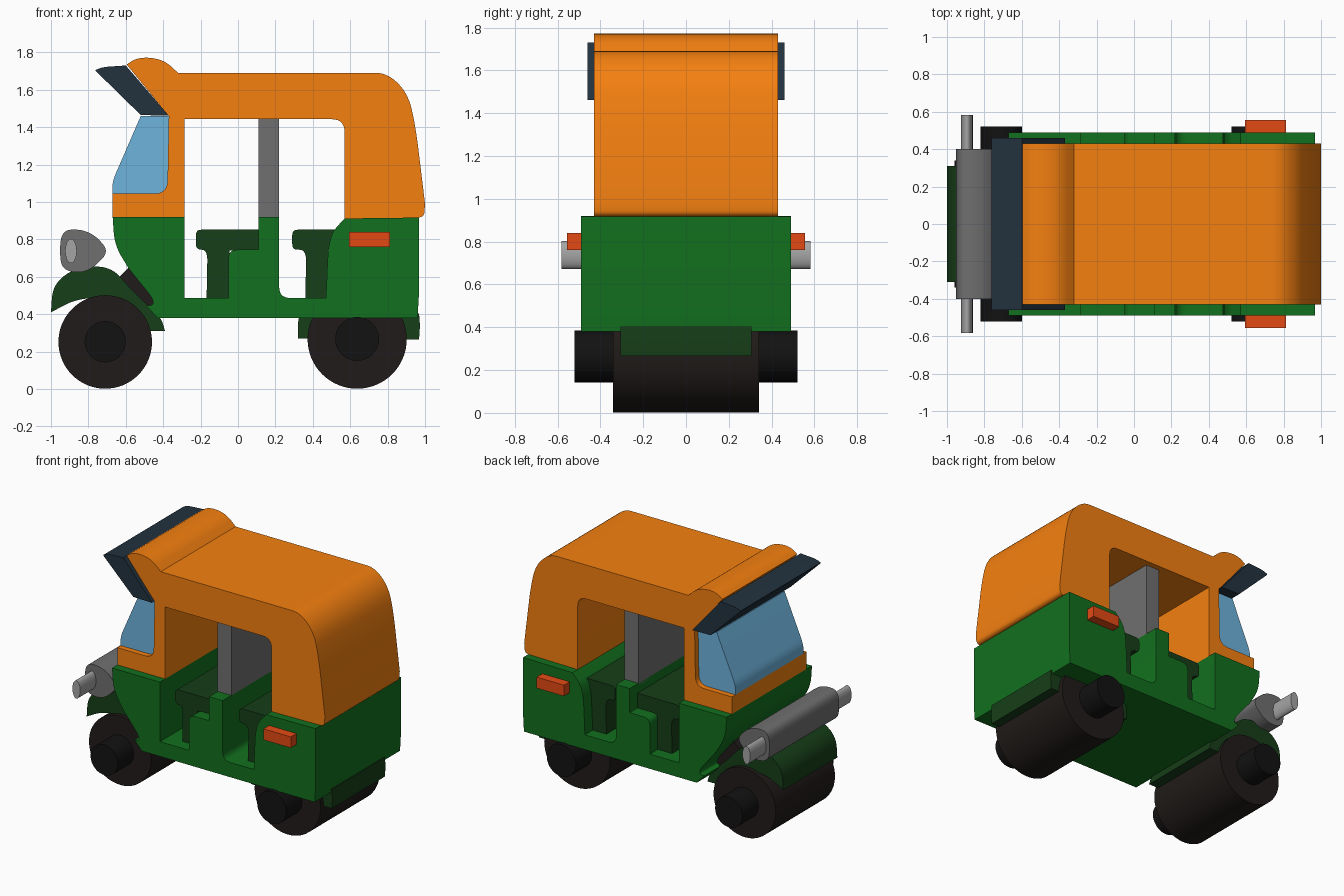
import bpy, bmesh, math
from mathutils import Vector


def material(name, r, g, b):
    lin = [((c / 255 + 0.055) / 1.055) ** 2.4 for c in (r, g, b)]
    m = bpy.data.materials.new(name)
    m.diffuse_color = (*lin, 1)
    return m


ORANGE = material("orange", 245, 128, 16)
GREEN = material("green", 18, 112, 30)
DARK_GREEN = material("dark_green", 22, 62, 24)
NAVY = material("navy", 34, 50, 62)
GLASS = material("glass_blue", 110, 180, 222)
RUBBER = material("rubber", 32, 27, 25)
BLACK = material("black", 18, 18, 18)
RED = material("signal_red", 228, 74, 20)
GREY = material("grey", 112, 112, 112)
LIGHT = material("light_grey", 165, 165, 165)


def rounded(points, steps=7):
    """Outline from (x, z) or (x, z, cut); cut rounds that corner."""
    out, n = [], len(points)
    for i, p in enumerate(points):
        c = Vector(p[:2])
        if len(p) == 2:
            out.append(c)
            continue
        to_a = Vector(points[i - 1][:2]) - c
        to_b = Vector(points[(i + 1) % n][:2]) - c
        a = c + to_a.normalized() * min(p[2], to_a.length * 0.5)
        b = c + to_b.normalized() * min(p[2], to_b.length * 0.5)
        for k in range(steps + 1):
            t = k / steps
            out.append(a * (1 - t) ** 2 + c * 2 * t * (1 - t) + b * t * t)
    clean = []
    for p in out:
        if not clean or (p - clean[-1]).length > 1e-4:
            clean.append(p)
    return clean


def ellipse(x, z, rx, rz, n=48):
    return [(x + rx * math.cos(2 * math.pi * i / n),
             z + rz * math.sin(2 * math.pi * i / n)) for i in range(n)]


def extrude(name, points, y0, y1, mat):
    """Extrude a side outline across the vehicle from y0 to y1."""
    bm = bmesh.new()
    face = bm.faces.new([bm.verts.new((p[0], y0, p[1])) for p in rounded(points)])
    ext = bmesh.ops.extrude_face_region(bm, geom=[face])
    verts = [v for v in ext["geom"] if isinstance(v, bmesh.types.BMVert)]
    bmesh.ops.translate(bm, verts=verts, vec=(0, y1 - y0, 0))
    bmesh.ops.recalc_face_normals(bm, faces=bm.faces)
    mesh = bpy.data.meshes.new(name)
    bm.to_mesh(mesh)
    bm.free()
    ob = bpy.data.objects.new(name, mesh)
    bpy.context.collection.objects.link(ob)
    mesh.materials.append(mat)
    bpy.ops.object.select_all(action="DESELECT")
    ob.select_set(True)
    bpy.context.view_layer.objects.active = ob
    bpy.ops.object.shade_smooth_by_angle(angle=math.radians(30))
    return ob


def slab(name, points, half, mat):
    return extrude(name, points, -half, half, mat)


# Lower body with door openings and a notch for the fork
slab("lower_body", [
    (-0.67, 0.92), (-0.66, 0.77, 0.1), (-0.585, 0.645), (-0.46, 0.49, 0.03),
    (-0.45, 0.45, 0.03), (-0.49, 0.445), (-0.43, 0.38), (0.96, 0.38),
    (0.967, 0.5), (0.967, 0.917), (0.57, 0.912), (0.485, 0.82, 0.12),
    (0.47, 0.487), (0.22, 0.487, 0.06), (0.22, 0.92), (0.11, 0.92),
    (0.11, 0.745), (-0.052, 0.745, 0.05), (-0.052, 0.487), (-0.285, 0.487),
    (-0.285, 0.92)], 0.49, GREEN)

# Canopy: roof, front pillar and back in one hoop
slab("canopy", [
    (-0.67, 0.92), (-0.67, 1.045), (-0.378, 1.045, 0.07), (-0.37, 1.46),
    (-0.595, 1.735), (-0.55, 1.765, 0.03), (-0.48, 1.775, 0.06),
    (-0.39, 1.755, 0.05), (-0.32, 1.69), (0.68, 1.69), (0.8, 1.69, 0.1),
    (0.91, 1.58, 0.12), (0.95, 1.40, 0.1), (1.0, 0.99), (0.995, 0.918, 0.03),
    (0.57, 0.91), (0.57, 1.443, 0.07), (-0.285, 1.443), (-0.285, 0.92)],
    0.43, ORANGE)

# Windscreen and sun visor
slab("windscreen", [
    (-0.67, 1.045), (-0.672, 1.11, 0.05), (-0.52, 1.46), (-0.37, 1.46),
    (-0.378, 1.045, 0.07)], 0.39, GLASS)
slab("visor", [
    (-0.765, 1.705, 0.01), (-0.72, 1.722, 0.03), (-0.6, 1.73), (-0.37, 1.462),
    (-0.52, 1.465)], 0.46, NAVY)

# Centre partition and seats
slab("partition", [(0.11, 0.9), (0.22, 0.9), (0.22, 1.45), (0.11, 1.45)], 0.39, GREY)
for name, x0, x1, s0, s1 in (("front_seat", -0.225, 0.12, -0.163, -0.045),
                             ("rear_seat", 0.29, 0.56, 0.365, 0.48)):
    slab(name, [
        (x0, 0.745, 0.03), (x0, 0.852, 0.03), (x1, 0.852), (x1, 0.74),
        (s1, 0.74), (s1, 0.48), (s0 - 0.005, 0.48), (s0, 0.745, 0.06)],
        0.40, DARK_GREEN)

# Wheels and hubs
for name, x, r, hub in (("front_wheel", -0.71, 0.25, 0.11),
                        ("rear_wheel", 0.637, 0.265, 0.117)):
    slab(name, ellipse(x, r + 0.002, r, r, 64), 0.34, RUBBER)
    slab(name + "_hub", ellipse(x, r + 0.003, hub, hub), 0.522, BLACK)

# Mudguards
slab("front_mudguard", [
    (-1.0, 0.41), (-0.99, 0.56, 0.12), (-0.87, 0.65, 0.12), (-0.68, 0.66, 0.12),
    (-0.57, 0.53, 0.1), (-0.41, 0.38, 0.05), (-0.39, 0.31), (-0.47, 0.31),
    (-0.58, 0.47, 0.09), (-0.72, 0.49, 0.09), (-0.87, 0.48, 0.09)],
    0.31, DARK_GREEN)
slab("rear_mudguard", [
    (0.32, 0.27), (0.32, 0.35), (0.33, 0.405), (0.968, 0.405), (0.973, 0.34),
    (0.968, 0.265), (0.85, 0.265), (0.8, 0.36), (0.47, 0.36), (0.39, 0.27)],
    0.305, DARK_GREEN)

# Steering fork
slab("fork", [
    (-0.635, 0.6), (-0.585, 0.648), (-0.455, 0.49, 0.03), (-0.45, 0.45, 0.03),
    (-0.5, 0.44)], 0.29, RUBBER)

# Headlamp housing and lens rod
slab("headlamp_housing", [
    (-0.955, 0.74, 0.06), (-0.94, 0.63, 0.08), (-0.80, 0.62, 0.08),
    (-0.69, 0.735, 0.05), (-0.76, 0.82, 0.05), (-0.84, 0.855, 0.05),
    (-0.94, 0.85, 0.06)], 0.40, GREY)
slab("headlamp_lens", ellipse(-0.893, 0.738, 0.031, 0.065), 0.582, LIGHT)

# Tail lights on both sides
for side, s in (("left", 1), ("right", -1)):
    extrude(side + "_tail_light",
            [(0.593, 0.76), (0.813, 0.76), (0.813, 0.84), (0.593, 0.84)],
            s * 0.44, s * 0.555, RED)
